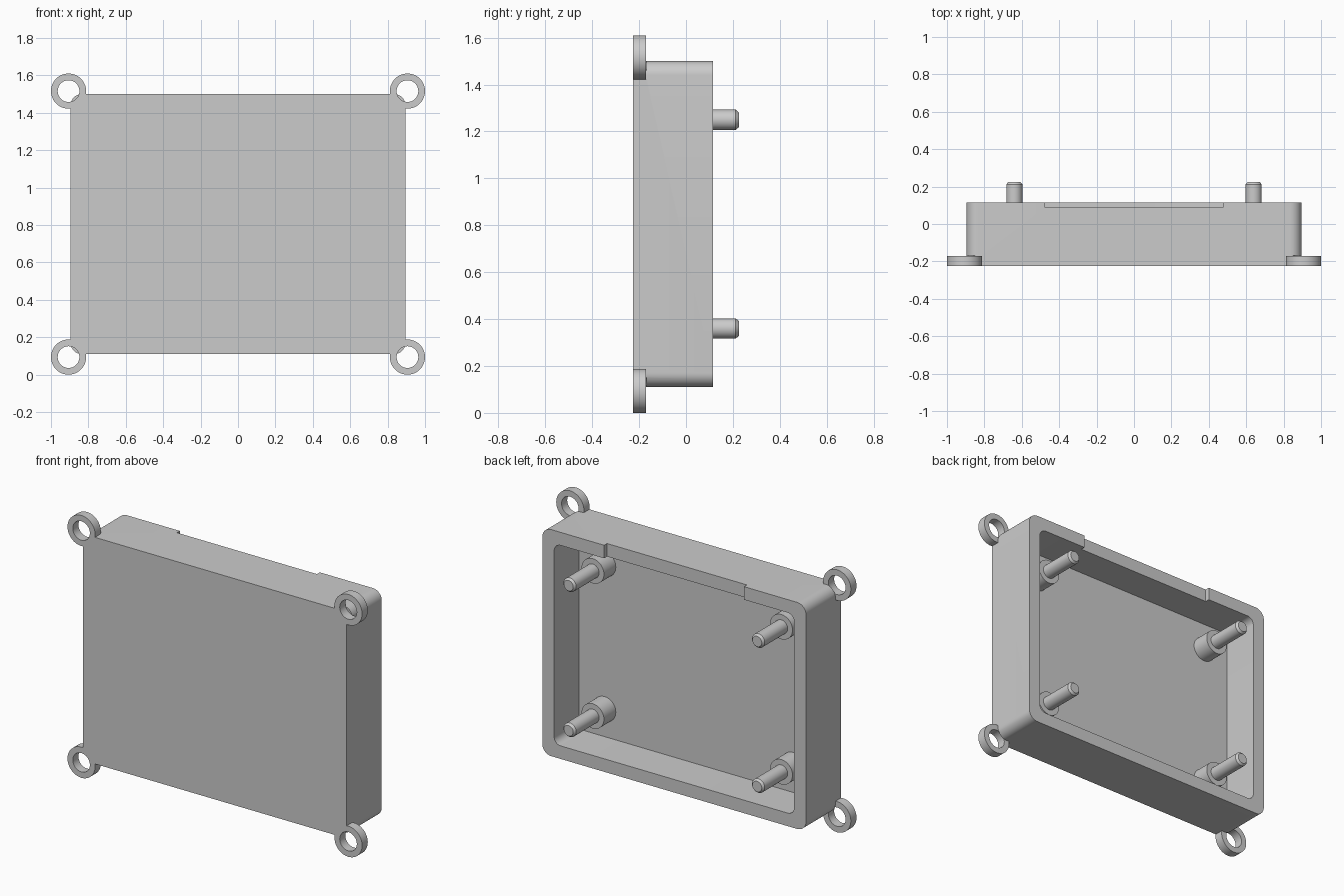
import bpy, bmesh, math
from mathutils import Matrix, Vector

cube = bpy.data.objects.get("Cube")
if cube:
    bpy.data.objects.remove(cube, do_unlink=True)

grey = bpy.data.materials.new("light grey")
grey.use_nodes = True
grey.diffuse_color = (0.6, 0.6, 0.6, 1)
grey.node_tree.nodes["Principled BSDF"].inputs["Base Color"].default_value = (0.6, 0.6, 0.6, 1)

MID = 0.805            # height of the centre
FRONT, BACK = -0.225, 0.115
FLOOR, FLANGE = -0.125, -0.17


def finish(name, bm):
    bmesh.ops.recalc_face_normals(bm, faces=bm.faces)
    mesh = bpy.data.meshes.new(name)
    bm.to_mesh(mesh)
    bm.free()
    mesh.materials.append(grey)
    obj = bpy.data.objects.new(name, mesh)
    bpy.context.collection.objects.link(obj)
    return obj


def prism(name, outline, y0, y1):
    """Extrude an (x, z) outline from y0 to y1."""
    bm = bmesh.new()
    face = bm.faces.new([bm.verts.new((x, y0, z)) for x, z in outline])
    ext = bmesh.ops.extrude_face_region(bm, geom=[face])
    verts = [v for v in ext["geom"] if isinstance(v, bmesh.types.BMVert)]
    bmesh.ops.translate(bm, verts=verts, vec=(0, y1 - y0, 0))
    return finish(name, bm)


def circle(cx, cz, r, n=48):
    return [(cx + r * math.cos(i * math.tau / n), cz + r * math.sin(i * math.tau / n))
            for i in range(n)]


def rounded_rect(hx, hz, r, n=10):
    points = []
    for k, (sx, sz) in enumerate([(1, 1), (-1, 1), (-1, -1), (1, -1)]):
        for i in range(n + 1):
            a = (k + i / n) * math.pi / 2
            points.append((sx * (hx - r) + r * math.cos(a),
                           MID + sz * (hz - r) + r * math.sin(a)))
    return points


def combine(target, tool, operation):
    mod = target.modifiers.new("combine", 'BOOLEAN')
    mod.operation = operation
    mod.solver = 'EXACT'
    mod.object = tool
    bpy.context.view_layer.objects.active = target
    bpy.ops.object.modifier_apply(modifier=mod.name)
    bpy.data.objects.remove(tool, do_unlink=True)


def smooth(obj):
    bpy.ops.object.select_all(action='DESELECT')
    obj.select_set(True)
    bpy.context.view_layer.objects.active = obj
    bpy.ops.object.shade_smooth_by_angle(angle=math.radians(30))


corners = [(sx, sz) for sx in (-1, 1) for sz in (-1, 1)]

# Tray body with mounting rings fused to its front corners
tray = prism("tray", rounded_rect(0.895, 0.695, 0.06), FRONT, BACK)
for sx, sz in corners:
    combine(tray, prism("ring", circle(sx * 0.906, MID + sz * 0.711, 0.094), FRONT, FLANGE), 'UNION')
for sx, sz in corners:
    combine(tray, prism("hole", circle(sx * 0.906, MID + sz * 0.711, 0.058), FRONT - 0.1, FLANGE + 0.001),
            'DIFFERENCE')

# Open cavity at the back, and the shallow notch in the top rim
combine(tray, prism("cavity", rounded_rect(0.815, 0.615, 0.045), FLOOR, BACK + 0.1), 'DIFFERENCE')
notch = [(-0.475, MID + 0.55), (0.475, MID + 0.55), (0.475, MID + 0.8), (-0.475, MID + 0.8)]
combine(tray, prism("notch", notch, 0.087, BACK + 0.1), 'DIFFERENCE')
smooth(tray)

# Stepped posts: wide standoff, thin pin, chamfered tip, as (radius, y)
profile = [(0, FLOOR - 0.01), (0.076, FLOOR - 0.01), (0.076, -0.01), (0.043, -0.01),
           (0.043, 0.212), (0.032, 0.225), (0, 0.225)]
for sx, sz in corners:
    bm = bmesh.new()
    verts = [bm.verts.new((r, y, 0)) for r, y in profile]
    edges = [bm.edges.new(pair) for pair in zip(verts, verts[1:])]
    bmesh.ops.spin(bm, geom=verts + edges, cent=(0, 0, 0), axis=(0, 1, 0),
                   angle=math.tau, steps=40)
    bmesh.ops.remove_doubles(bm, verts=bm.verts, dist=0.0001)
    bmesh.ops.transform(bm, matrix=Matrix.Translation(Vector((sx * 0.64, 0, MID + sz * 0.445))),
                        verts=bm.verts)
    side = "left" if sx > 0 else "right"
    level = "upper" if sz > 0 else "lower"
    smooth(finish(f"{level}_{side}_post", bm))
